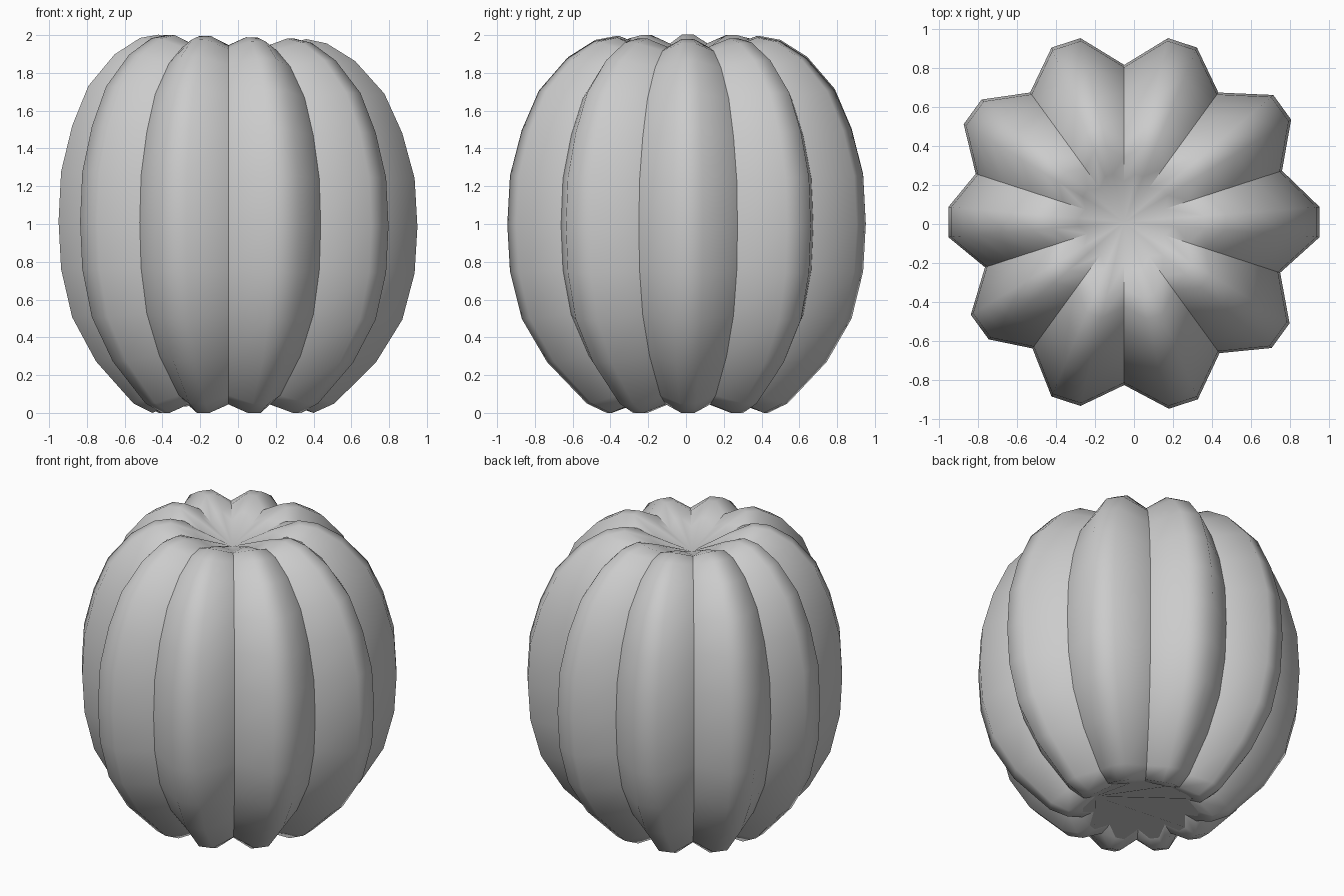
import bpy
import bmesh
from math import cos, sin, radians

default = bpy.data.objects.get("Cube")
if default:
    bpy.data.objects.remove(default)

# Slightly uneven lobe sizes, anticlockwise from +x
ridge_radius = [1.0, 1.0, 0.965, 0.965, 0.96, 0.9, 0.915, 0.965, 0.98, 0.99]
valley_radius = [0.85, 0.82, 0.805, 0.82, 0.8, 0.75, 0.8, 0.835, 0.83, 0.84]
LOBES = len(ridge_radius)
STEP = 360 / LOBES
RIDGE_HALF_WIDTH = 0.078
CENTRE_X, CENTRE_Y = -0.05, 0.01

# Ridge profile from the flat base, round the belly, to the top hollow
profile = [
    (0.36, 0.03), (0.45, 0.0), (0.56, 0.05), (0.78, 0.27), (0.92, 0.5),
    (0.985, 0.75), (1.0, 1.0), (0.985, 1.26), (0.92, 1.5), (0.825, 1.71),
    (0.67, 1.88), (0.52, 1.97), (0.41, 1.99), (0.26, 1.94),
]
TOP_HOLLOW = 1.83


def lobe_point(angle, out, side, scale, z):
    """Place a point by distance out and sideways from a lobe's axis."""
    a = radians(angle)
    x = CENTRE_X + scale * (out * cos(a) - side * sin(a))
    y = CENTRE_Y + scale * (out * sin(a) + side * cos(a))
    # The crown leans a little lower towards +x
    return x, y, z - 0.015 * x * z


def make_ring(bm, scale, z):
    """One horizontal ring: two ridge corners and a valley per lobe."""
    valley_z = 1 + (z - 1) * 0.955
    ring = []
    for i in range(LOBES):
        angle = i * STEP
        for side in (-RIDGE_HALF_WIDTH, RIDGE_HALF_WIDTH):
            ring.append(bm.verts.new(lobe_point(angle, ridge_radius[i], side, scale, z)))
        ring.append(bm.verts.new(
            lobe_point(angle + STEP / 2, valley_radius[i], 0, scale, valley_z)))
    return ring


bm = bmesh.new()
rings = [make_ring(bm, scale, z) for scale, z in profile]
count = len(rings[0])

# Ribbed skin
for low, high in zip(rings, rings[1:]):
    for i in range(count):
        j = (i + 1) % count
        bm.faces.new((low[i], low[j], high[j], high[i]))

# Sunken crown and flat base
crown = bm.verts.new((CENTRE_X, CENTRE_Y, TOP_HOLLOW))
for i in range(count):
    bm.faces.new((rings[-1][i], rings[-1][(i + 1) % count], crown))
base = bm.faces.new(list(reversed(rings[0])))

# Smooth lobes with crisp creases in the valleys and round the base
for face in bm.faces:
    face.smooth = True
base.smooth = False
for edge in base.edges:
    edge.smooth = False
for low, high in zip(rings, rings[1:]):
    for i in range(2, count, 3):
        bm.edges.get((low[i], high[i])).smooth = False

bm.normal_update()
mesh = bpy.data.meshes.new("pumpkin_body")
bm.to_mesh(mesh)
bm.free()
pumpkin = bpy.data.objects.new("pumpkin_body", mesh)
bpy.context.collection.objects.link(pumpkin)
